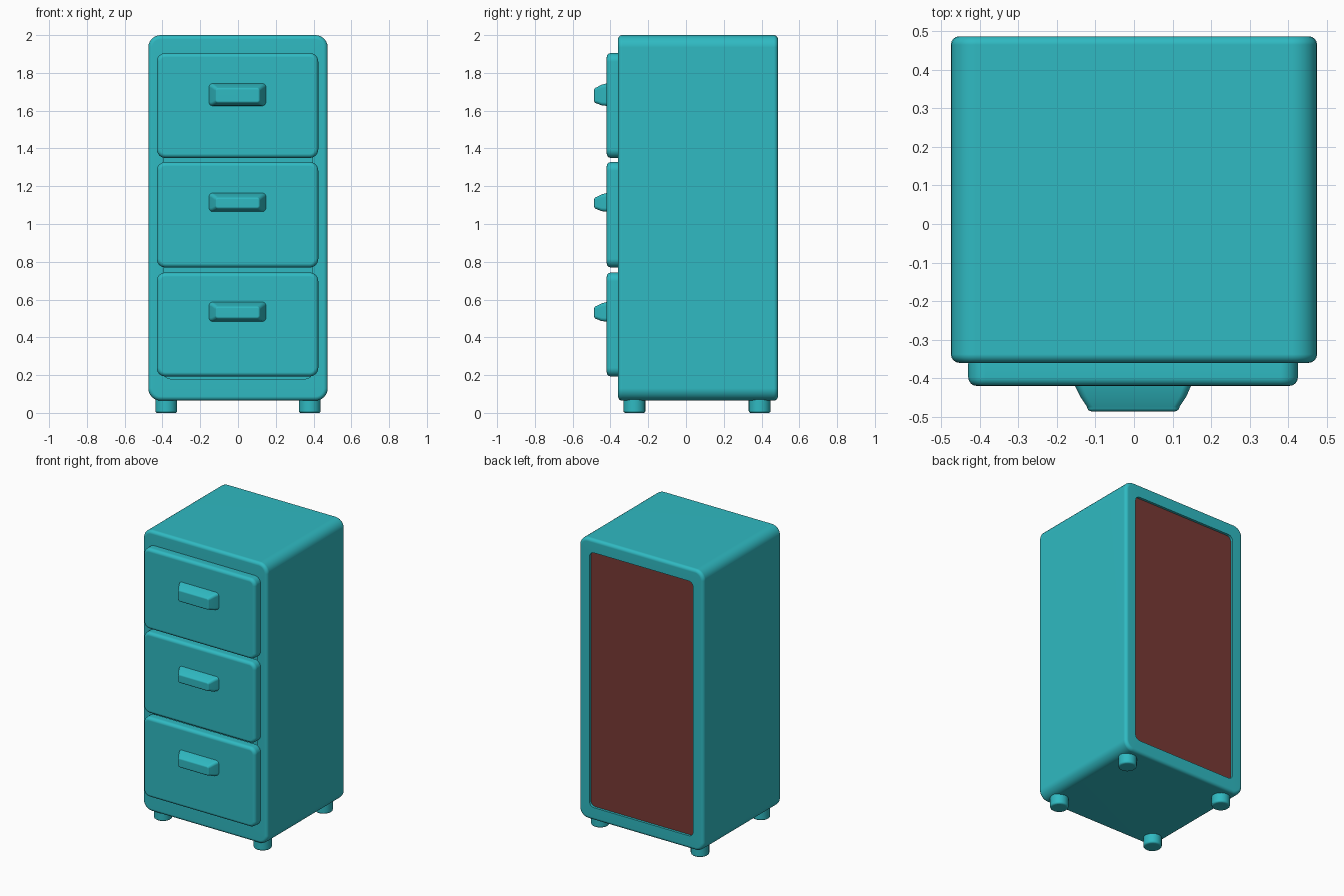
import bpy, bmesh, math

if "Cube" in bpy.data.objects:
    bpy.data.objects.remove(bpy.data.objects["Cube"])


def material(name, rgb):
    m = bpy.data.materials.new(name)
    m.diffuse_color = (*rgb, 1)
    m.use_nodes = True
    m.node_tree.nodes["Principled BSDF"].inputs["Base Color"].default_value = m.diffuse_color
    return m


TEAL = material("teal", (0.029, 0.49, 0.54))
RED = material("dark red brown", (0.19, 0.042, 0.036))


def rounded_rect(x0, x1, z0, z1, r, y, n=6):
    """Closed ring of points: a rounded rectangle in the xz plane at depth y."""
    pts = []
    corners = [(x1 - r, z1 - r), (x0 + r, z1 - r), (x0 + r, z0 + r), (x1 - r, z0 + r)]
    for k, (cx, cz) in enumerate(corners):
        for i in range(n + 1):
            a = math.pi / 2 * (k + i / n)
            pts.append((cx + r * math.cos(a), y, cz + r * math.sin(a)))
    return pts


def edge_rings(x0, x1, z0, z1, r, y, b, out, n=4):
    """Rings rounding an outer edge at depth y, from the flat face outward.
    out = -1 for a face looking to -y, +1 for one looking to +y."""
    rings = []
    for i in range(n + 1):
        a = math.pi / 2 * i / n
        d = b * (1 - math.sin(a))
        yy = y - out * b * (1 - math.cos(a))
        rings.append(rounded_rect(x0 + d, x1 - d, z0 + d, z1 - d, r - d, yy))
    return rings


def finish(obj, angle=40):
    bpy.ops.object.select_all(action='DESELECT')
    obj.select_set(True)
    bpy.context.view_layer.objects.active = obj
    bpy.ops.object.shade_smooth_by_angle(angle=math.radians(angle))
    w = obj.modifiers.new("even shading", 'WEIGHTED_NORMAL')
    w.keep_sharp = True


def loft(name, rings, end_material=None):
    """Skin the rings in order and close both ends."""
    bm = bmesh.new()
    loops = [[bm.verts.new(p) for p in ring] for ring in rings]
    for a, b in zip(loops, loops[1:]):
        for i in range(len(a)):
            j = (i + 1) % len(a)
            bm.faces.new((a[i], a[j], b[j], b[i]))
    bm.faces.new(loops[0])
    end = bm.faces.new(loops[-1])
    if end_material:
        end.material_index = 1
    bmesh.ops.recalc_face_normals(bm, faces=bm.faces[:])
    me = bpy.data.meshes.new(name)
    bm.to_mesh(me)
    bm.free()
    me.materials.append(TEAL)
    if end_material:
        me.materials.append(end_material)
    obj = bpy.data.objects.new(name, me)
    bpy.context.collection.objects.link(obj)
    finish(obj)
    return obj


# Cabinet body: front recess, rounded shell, recessed red back panel
shell = (-0.475, 0.475, 0.065, 2.0, 0.065)
front_hole = (-0.395, 0.395, 0.18, 1.89, 0.04)
back_hole = (-0.395, 0.395, 0.155, 1.91, 0.035)
rings = [rounded_rect(*front_hole, -0.325), rounded_rect(*front_hole, -0.36)]
rings += edge_rings(*shell, -0.36, 0.022, -1)
rings += edge_rings(*shell, 0.487, 0.022, 1)[::-1]
rings += [rounded_rect(*back_hole, 0.487), rounded_rect(*back_hole, 0.47)]
loft("cabinet_body", rings, RED)

# Drawer fronts with tapered handles
drawers = [("top", 1.35, 1.905, 1.625, 1.745),
           ("middle", 0.77, 1.328, 1.065, 1.165),
           ("bottom", 0.193, 0.743, 0.483, 0.588)]
for label, z0, z1, h0, h1 in drawers:
    front = (-0.43, 0.425, z0, z1, 0.045)
    rings = edge_rings(*front, -0.42, 0.022, -1)
    rings += edge_rings(*front, -0.352, 0.01, 1)[::-1]
    loft(label + "_drawer_front", rings)

    tip = (-0.122, 0.118, h0 + 0.014, h1 - 0.022, 0.016)
    rings = edge_rings(*tip, -0.486, 0.012, -1)
    rings += [rounded_rect(-0.14, 0.136, h0 + 0.003, h1 - 0.008, 0.018, -0.447),
              rounded_rect(-0.156, 0.15, h0, h1, 0.02, -0.415)]
    loft(label + "_handle", rings)

# Four short feet
for side, x in (("left", -0.38), ("right", 0.38)):
    for end, y in (("front", -0.273), ("back", 0.39)):
        bpy.ops.mesh.primitive_cylinder_add(vertices=20, radius=0.058, depth=0.09,
                                            location=(x, y, 0.045))
        foot = bpy.context.object
        foot.name = f"{end}_{side}_foot"
        foot.data.materials.append(TEAL)
        bev = foot.modifiers.new("rounded rim", 'BEVEL')
        bev.width = 0.01
        bev.segments = 3
        finish(foot)
